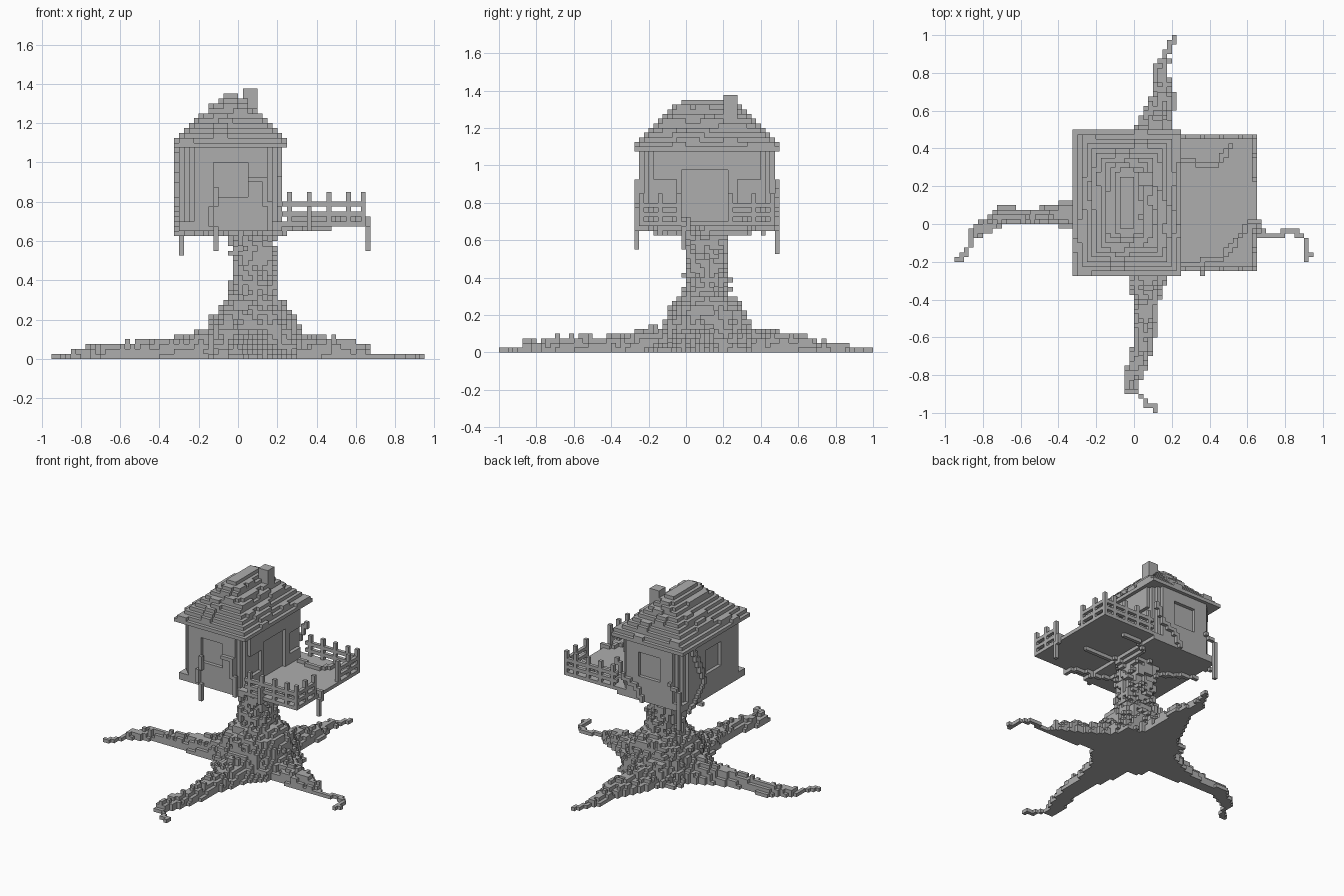
import bpy, bmesh, math, random
from mathutils import Vector

random.seed(4)
V = 0.025  # block size

if "Cube" in bpy.data.objects:
    bpy.data.objects.remove(bpy.data.objects["Cube"], do_unlink=True)

grey = bpy.data.materials.new("plain_grey")
grey.use_nodes = True
grey.diffuse_color = (0.42, 0.42, 0.42, 1)
grey.node_tree.nodes["Principled BSDF"].inputs["Base Color"].default_value = (0.42, 0.42, 0.42, 1)

SIDES = [Vector(d) for d in ((1, 0, 0), (-1, 0, 0), (0, 1, 0), (0, -1, 0), (0, 0, 1), (0, 0, -1))]


def box(x0, x1, y0, y1, z0, z1):
    """Cells between edge numbers."""
    return {(x, y, z) for x in range(x0, x1) for y in range(y0, y1) for z in range(z0, z1)}


def path(*points):
    """Cells along a polyline of cells."""
    cells = set()
    for a, b in zip(points, points[1:]):
        a, b = Vector(a), Vector(b)
        n = max(1, int(2 * (b - a).length))
        for i in range(n + 1):
            cells.add(tuple(math.floor(c + 0.5) for c in a.lerp(b, i / n)))
    return cells


def build(name, cells):
    """One mesh from the outer faces of a set of cells."""
    bm = bmesh.new()
    verts = {}
    for cell in cells:
        centre = Vector(cell) + Vector((0.5, 0.5, 0.5))
        for d in SIDES:
            if tuple(int(c) for c in Vector(cell) + d) in cells:
                continue
            u = Vector((abs(d.z), abs(d.x), abs(d.y)))
            w = d.cross(u)
            face = []
            for s, t in ((-1, -1), (1, -1), (1, 1), (-1, 1)):
                p = (centre + (d + s * u + t * w) / 2).to_tuple(1)
                if p not in verts:
                    verts[p] = bm.verts.new(Vector(p) * V)
                face.append(verts[p])
            bm.faces.new(face)
    mesh = bpy.data.meshes.new(name)
    bm.to_mesh(mesh)
    bm.free()
    mesh.materials.append(grey)
    bpy.context.collection.objects.link(bpy.data.objects.new(name, mesh))


# House walls with stepped corners
house = box(-12, 9, -10, 19, 26, 43)
for x, y, z in list(house):
    inset = min(x + 12, 8 - x) + min(y + 10, 18 - y)
    if inset < 3 and z > 27:
        house.discard((x, y, z))
# Recessed windows and door
house -= box(-5, 2, -10, -9, 33, 40) | box(-5, 2, 18, 19, 33, 40)
house -= box(-12, -11, 1, 8, 33, 40)
for y in (-8, 11):
    house -= box(8, 9, y, y + 6, 31, 37)
house -= box(8, 9, -1, 9, 28, 39)
build("house_walls", house)

# Hipped roof of stepped courses with loose shingles
roof = set()
for j in range(11):
    x0, x1, y0, y1 = -13 + j, 10 - j, -11 + j, 20 - j
    roof |= box(x0, x1, y0, y1, 43 + j, 44 + j)
    if 0 < j < 10:
        for _ in range(3):
            s = random.randint(y0, y1 - 6)
            x = random.choice((x0 - 1, x1))
            roof |= box(x, x + 1, s, s + random.randint(3, 7), 43 + j, 44 + j)
        for y in (y0 - 1, y1):
            s = random.randint(x0, x1 - 3)
            roof |= box(s, s + 3, y, y + 1, 43 + j, 44 + j)
build("roof", roof)
build("chimney", box(1, 4, 8, 11, 46, 55))

# Deck and railing
build("deck", box(9, 26, -10, 19, 27, 28))
railing = set()
for z in (29, 31):
    for y in (-10, 18):
        railing |= box(9, 26, y, y + 1, z, z + 1)
    for y0, y1 in ((-10, -1), (9, 19)):
        railing |= box(25, 26, y0, y1, z, z + 1)
for x in (10, 14, 18, 22, 25):
    for y in (-10, 18):
        railing |= box(x, x + 1, y, y + 1, 28, 34)
for y in (-6, -2, 9, 14):
    railing |= box(25, 26, y, y + 1, 28, 34)
build("railing", railing)

# Trunk with rough bark, flaring at the foot and slightly under the floor
PROFILE = [(0, 11), (4, 9.4), (8, 8.3), (10, 6.8), (12, 4.6), (20, 4.2), (24, 4.5), (26, 5.2)]


def radius(z):
    for (za, ra), (zb, rb) in zip(PROFILE, PROFILE[1:]):
        if z <= zb:
            return ra + (rb - ra) * (z - za) / (zb - za)
    return PROFILE[-1][1]


trunk = set()
for z in range(26):
    for x in range(-14, 20):
        for y in range(-14, 22):
            d = (abs(x - 2.7) ** 2.6 + abs(y - 4) ** 2.6) ** (1 / 2.6)
            if d < radius(z) + random.uniform(-0.9, 0.7):
                trunk.add((x, y, z))
build("trunk", trunk)


def root(name, points, tip):
    """Tapered root from (x, y, half width, height) points, with a thin tip."""
    size = {}
    for a, b in zip(points, points[1:]):
        for i in range(25):
            px, py, w, h = (p + (q - p) * i / 24 for p, q in zip(a, b))
            r = math.ceil(w) + 1
            for x in range(math.floor(px) - r, math.floor(px) + r + 1):
                for y in range(math.floor(py) - r, math.floor(py) + r + 1):
                    d = math.hypot(x + 0.5 - px, y + 0.5 - py) / w
                    if d < 1:
                        size[x, y] = max(size.get((x, y), 0), h * (1 - 0.7 * d * d))
    cells = path(*[(x, y, 0) for x, y in tip])
    for (x, y), h in size.items():
        top = max(1, round(h + random.uniform(-0.8, 0.8)))
        cells |= box(x, x + 1, y, y + 1, 0, top)
    build(name, cells)


root("right_root", [(-2, 4, 6, 7), (-12, 2.5, 3.2, 4.5), (-20, 1.5, 1.8, 3.3), (-28, 1.6, 2.0, 2.6), (-34, -2, 1.3, 2)],
     [(-33, -2), (-35, -4), (-36, -7), (-38, -8)])
root("left_root", [(6, 4, 6, 7), (13, 3, 4.5, 4.5), (20, 0, 3, 4.3), (25, -1, 1.8, 3.5), (27, -2, 1.2, 1.5)],
     [(26, -3), (30, -3), (32, -2), (35, -3), (36, -5), (36, -8), (37, -7)])
root("front_root", [(3, 0, 6, 7), (2.8, -11, 4.2, 4), (2.5, -17, 2.6, 3.7), (2, -26, 2.3, 3.2), (0, -32, 2, 2.6), (-1, -35, 1.4, 2)],
     [(-1, -36), (1, -37), (2, -39), (4, -40), (4, -39)])
root("back_root", [(3, 8, 6, 7), (3.5, 17, 4.6, 4.3), (5, 22, 3.4, 3.8), (6.3, 27, 2.4, 3), (5.5, 32, 1.6, 2.2), (6.5, 35, 1.1, 1.4)],
     [(6, 35), (7, 37), (8, 39)])

# Vines on walls, deck and underside
build("front_vines", path((-5, -11, 22), (-5, -11, 25), (-6, -11, 27), (-6, -11, 30), (-5, -11, 31), (-5, -11, 34))
      | path((2, -11, 36), (5, -11, 36), (5, -11, 32), (6, -11, 29), (6, -11, 26)))
build("back_vines", path((-12, 19, 21), (-12, 19, 31), (-9, 19, 33))
      | path((0, 19, 26), (2, 19, 30), (6, 19, 31), (8, 19, 36)))
build("side_vine", path((-13, 14, 42), (-13, 11, 36), (-13, 9, 31), (-13, 13, 27), (-13, 16, 25)))
build("deck_vines", path((10, 13, 28), (14, 12, 28), (17, 12, 28), (20, 16, 28))
      | path((10, -9, 28), (18, -8, 28), (22, -3, 28), (24, 0, 28), (26, 0, 28), (26, 0, 27),
             (26, -1, 25), (26, -1, 22)))
build("underside_vines", path((14, -11, 30), (14, -11, 26), (14, -9, 26), (9, -7, 26), (9, -7, 25), (5, -5, 25),
                              (0, 2, 25), (-8, 8, 25), (-13, 10, 25))
      | path((18, 2, 26), (10, 2, 26), (7, 4, 25), (7, 12, 25), (10, 14, 26), (15, 14, 26)))
